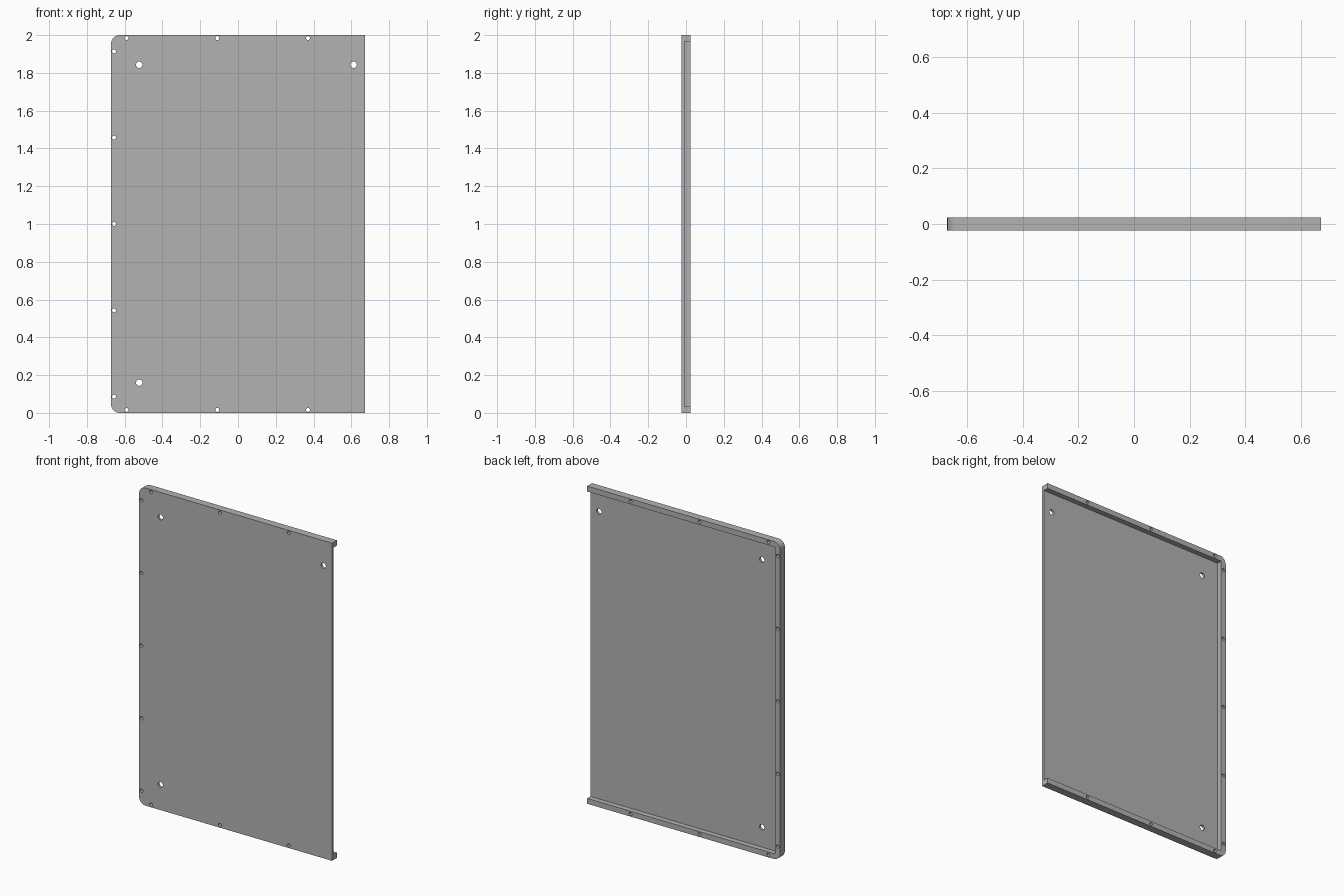
import bpy, bmesh
from math import pi, sin, cos, radians

cube = bpy.data.objects.get("Cube")
if cube:
    bpy.data.objects.remove(cube, do_unlink=True)

HALF_W, HEIGHT, HALF_D = 0.672, 2.0, 0.024
FLOOR_Y = -0.009      # back face of the thin panel
RIM = 0.034           # width of the raised rim
CORNER = 0.045

grey = bpy.data.materials.new("plain grey")
grey.use_nodes = True
colour = (0.45, 0.45, 0.45, 1)
grey.diffuse_color = colour
grey.node_tree.nodes["Principled BSDF"].inputs["Base Color"].default_value = colour


def arc(cx, cz, r, start, end, n):
    return [(cx + r * cos(start + (end - start) * i / n),
             cz + r * sin(start + (end - start) * i / n)) for i in range(n + 1)]


def prism(name, outlines, y0, y1):
    """Extrude closed x-z outlines from y0 to y1."""
    bm = bmesh.new()
    for outline in outlines:
        face = bm.faces.new([bm.verts.new((x, y0, z)) for x, z in outline])
        new = bmesh.ops.extrude_face_region(bm, geom=[face])["geom"]
        verts = [v for v in new if isinstance(v, bmesh.types.BMVert)]
        bmesh.ops.translate(bm, verts=verts, vec=(0, y1 - y0, 0))
    bmesh.ops.recalc_face_normals(bm, faces=bm.faces)
    mesh = bpy.data.meshes.new(name)
    bm.to_mesh(mesh)
    bm.free()
    mesh.materials.append(grey)
    obj = bpy.data.objects.new(name, mesh)
    bpy.context.collection.objects.link(obj)
    return obj


# Panel blank: square on the left side, rounded corners on the right side
cx = -HALF_W + CORNER
panel = prism("door_panel",
              [[(HALF_W, 0), (HALF_W, HEIGHT)]
               + arc(cx, HEIGHT - CORNER, CORNER, pi / 2, pi, 12)
               + arc(cx, CORNER, CORNER, pi, 1.5 * pi, 12)],
              -HALF_D, HALF_D)

# Pocket in the back, open at the left end
x0, x1 = -HALF_W + RIM, HALF_W + 0.1
pocket = prism("pocket_cutter",
               [[(x0, RIM), (x1, RIM), (x1, HEIGHT - RIM), (x0, HEIGHT - RIM)]],
               FLOOR_Y, 0.1)

# Screw holes along the rim, and three larger mounting holes
INSET = 0.016
small = [(-HALF_W + INSET, 1 + 0.457 * i) for i in range(-2, 3)]
small += [(x, z) for x in (-0.59, -0.11, 0.37) for z in (INSET, HEIGHT - INSET)]
large = [(-0.523, 0.16), (-0.523, 1.843), (0.612, 1.843)]
circles = [arc(x, z, r, 0, 2 * pi, 24)[:-1]
           for group, r in ((small, 0.0105), (large, 0.017)) for x, z in group]
holes = prism("hole_cutter", circles, -0.1, 0.1)

# Cut, then shade
bpy.ops.object.select_all(action='DESELECT')
bpy.context.view_layer.objects.active = panel
panel.select_set(True)
for cutter in (pocket, holes):
    mod = panel.modifiers.new(cutter.name, 'BOOLEAN')
    mod.operation = 'DIFFERENCE'
    mod.solver = 'EXACT'
    mod.object = cutter
    bpy.ops.object.modifier_apply(modifier=mod.name)
    bpy.data.objects.remove(cutter, do_unlink=True)
bpy.ops.object.shade_smooth_by_angle(angle=radians(30))
